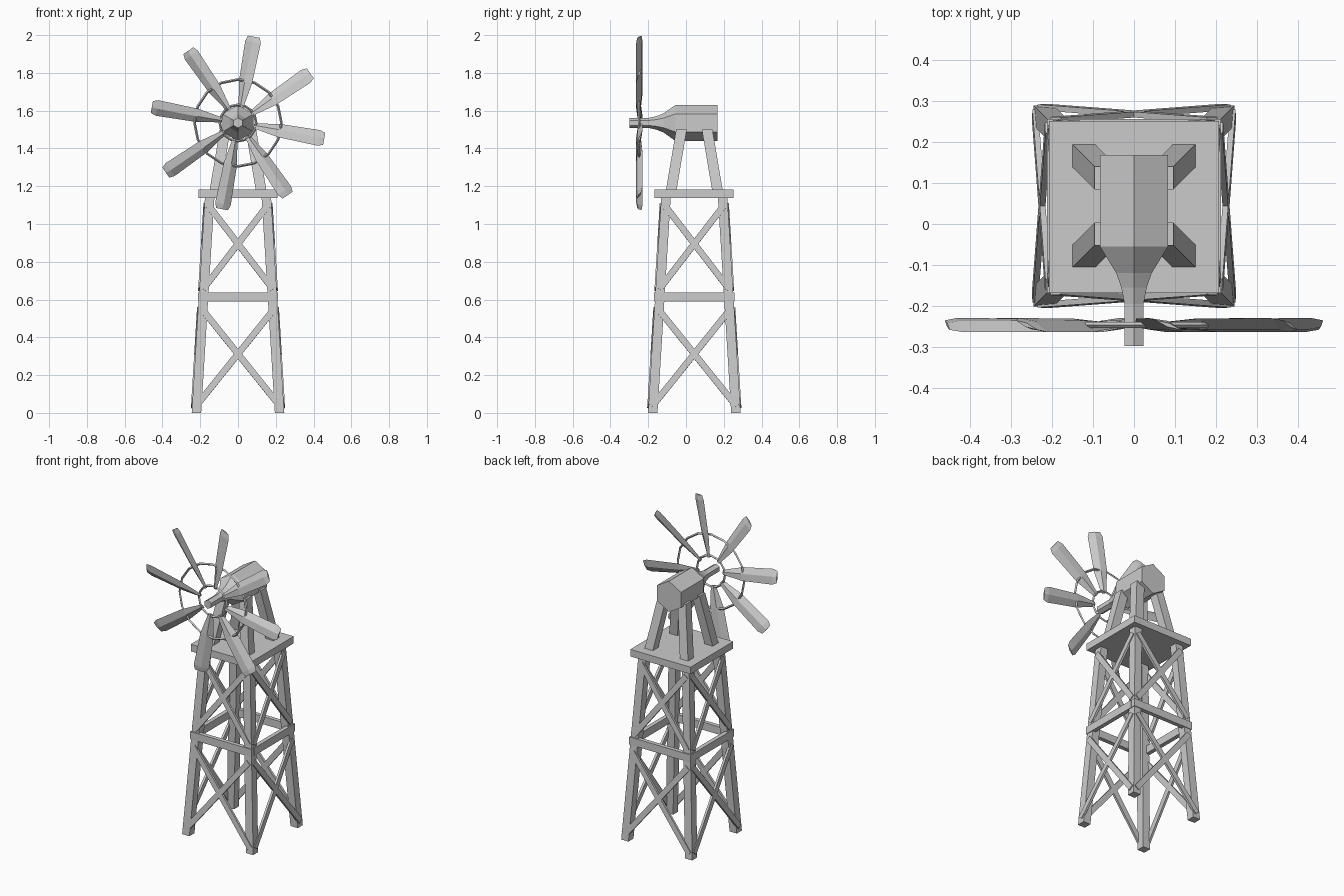
import bpy
from math import sin, cos, pi, radians
from mathutils import Vector, Matrix

if "Cube" in bpy.data.objects:
    bpy.data.objects.remove(bpy.data.objects["Cube"])

CY = 0.044    # tower centre in y
AXIS = 1.535  # wheel axis height
WY = -0.247   # wheel plane


def mesh_obj(name, verts, faces):
    me = bpy.data.meshes.new(name)
    me.from_pydata([tuple(v) for v in verts], [], faces)
    me.update()
    ob = bpy.data.objects.new(name, me)
    bpy.context.collection.objects.link(ob)
    return ob


def loft(name, rings):
    """Skin equal-sized point rings and cap both ends."""
    n = len(rings[0])
    verts = [p for r in rings for p in r]
    faces = [(k * n + i, k * n + (i + 1) % n, (k + 1) * n + (i + 1) % n, (k + 1) * n + i)
             for k in range(len(rings) - 1) for i in range(n)]
    faces += [tuple(reversed(range(n))), tuple(range(len(verts) - n, len(verts)))]
    ob = mesh_obj(name, verts, faces)
    import bmesh
    bm = bmesh.new()
    bm.from_mesh(ob.data)
    bmesh.ops.recalc_face_normals(bm, faces=bm.faces)
    bm.to_mesh(ob.data)
    bm.free()
    return ob


def rect(c, u, v):
    c, u, v = Vector(c), Vector(u), Vector(v)
    return [c - u - v, c + u - v, c + u + v, c - u + v]


def box(name, c, s):
    x, y, z = s
    return loft(name, [rect((c[0], c[1], c[2] + k * z / 2), (x / 2, 0, 0), (0, y / 2, 0)) for k in (-1, 1)])


def post(name, sx, sy, h0, z0, h1, z1, w):
    """Leaning post with level ends."""
    loft(name, [rect((sx * h, CY + sy * h, z), (w / 2, 0, 0), (0, w / 2, 0))
                for h, z in ((h0, z0), (h1, z1))])


def half(z):
    return 0.22 - 0.07 * z / 1.14


# Tower legs and head legs
for sx in (-1, 1):
    for sy in (-1, 1):
        post("tower_leg", sx, sy, 0.22, 0, 0.15, 1.14, 0.05)
        post("head_leg", sx, sy, 0.122, 1.18, 0.068, 1.50, 0.056)

# Deck and belt of four planks
box("deck", (0, CY - 0.002, 1.16), (0.416, 0.42, 0.044))
for s in (-1, 1):
    box("belt_front_back", (0, CY + s * 0.2, 0.613), (0.424, 0.026, 0.048))
    box("belt_side", (s * 0.2, CY, 0.613), (0.026, 0.37, 0.048))

# Cross braces on the four sides
for q in range(4):
    turn = Matrix.Translation((0, CY, 0)) @ Matrix.Rotation(q * pi / 2, 4, 'Z')
    for z0, z1 in ((0.035, 0.55), (0.655, 1.10)):
        for s in (-1, 1):
            a = Vector((-s * (half(z0) + 0.005), -half(z0) - 0.024, z0))
            b = Vector((s * (half(z1) + 0.005), -half(z1) - 0.024, z1))
            d = (b - a).normalized()
            n = Vector((0, -1, 0.06)).normalized()
            u = d.cross(n).normalized() * 0.017
            v = d.cross(u).normalized() * 0.007
            loft("cross_brace", [[turn @ p for p in rect(c, u, v)] for c in (a, b)])

# Six-sided head housing narrowing into the wheel shaft
profile = [(0.168, 0.096), (-0.055, 0.096), (-0.12, 0.05), (-0.155, 0.036),
           (-0.195, 0.027), (-0.298, 0.027)]
loft("head_and_shaft", [[(r * sin(i * pi / 3), y, AXIS + r * cos(i * pi / 3)) for i in range(6)]
                        for y, r in profile])

# Eight pitched blades with a diamond section
stations = [(0.085, 0.014, 0.007, 25), (0.22, 0.039, 0.012, 25),
            (0.435, 0.045, 0.011, 22), (0.464, 0.034, 0.005, 20)]
for k in range(8):
    a = radians(79.5 + 45 * k)
    e, t, y = Vector((cos(a), 0, sin(a))), Vector((-sin(a), 0, cos(a))), Vector((0, 1, 0))
    rings = []
    for r, w, h, p in stations:
        p = radians(p)
        u = (t * cos(p) + y * sin(p)) * w
        v = (y * cos(p) - t * sin(p)) * h
        c = Vector((0, WY, AXIS)) + e * r
        rings.append([c - u, c - v, c + u, c + v])
    loft("blade", rings)

# Two rings tying the blades together
for name, r in (("inner_ring", 0.096), ("outer_ring", 0.23)):
    bpy.ops.mesh.primitive_torus_add(location=(0, WY, AXIS), rotation=(pi / 2, 0, 0),
                                     major_radius=r, minor_radius=0.007,
                                     major_segments=16, minor_segments=4)
    bpy.context.object.name = name
